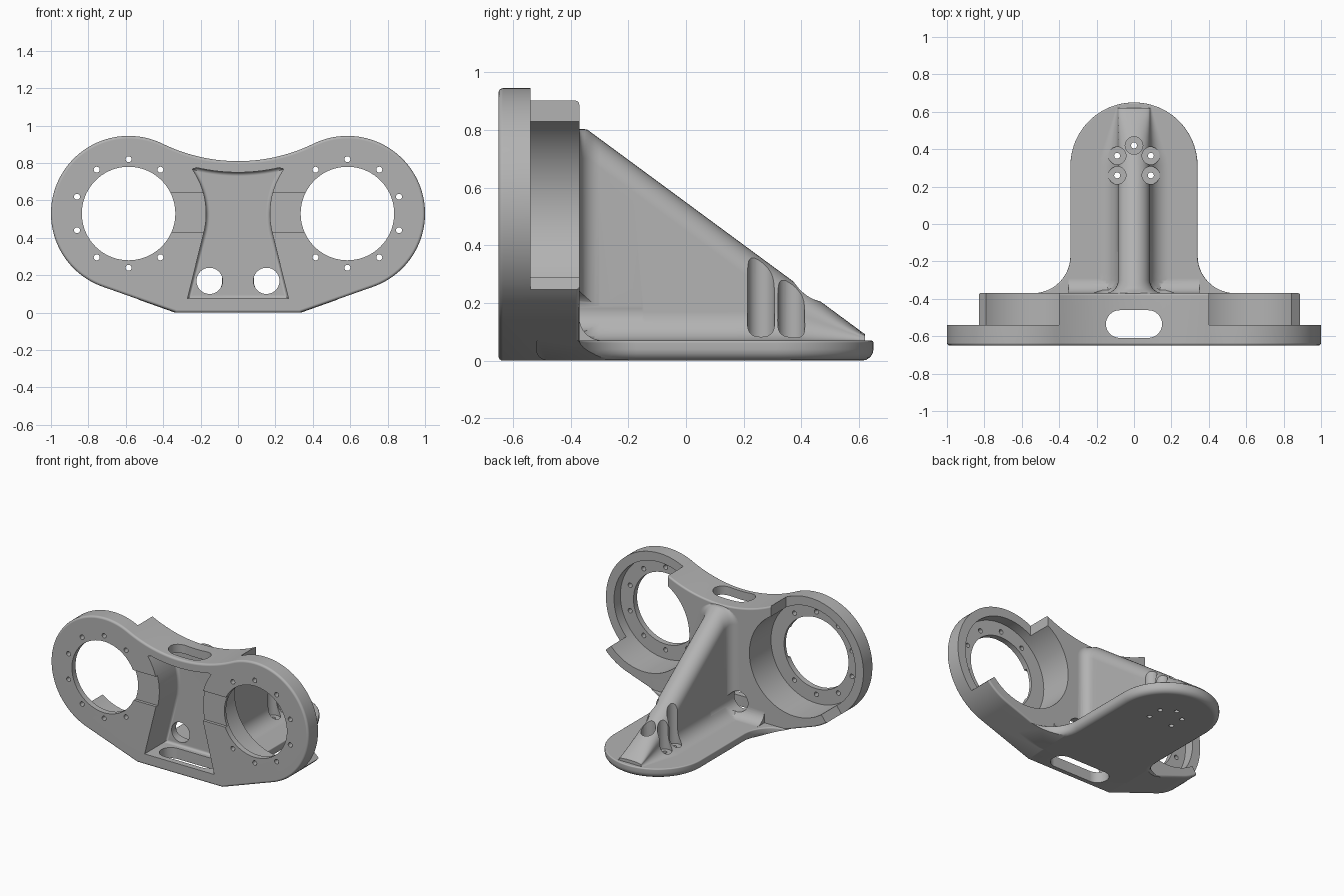
import bpy, bmesh
from math import sin, cos, pi, radians, sqrt, degrees, atan2

if "Cube" in bpy.data.objects:
    bpy.data.objects.remove(bpy.data.objects["Cube"])

CX, CZ, RIM = 0.585, 0.53, 0.415      # ring centre and outer radius
BACK, FRONT, STEP = -0.37, -0.65, -0.54
BASE_TOP = 0.07


def arc(cx, cy, r, a0, a1, n=24):
    angles = [radians(a0 + (a1 - a0) * i / n) for i in range(n + 1)]
    return [(cx + r * cos(a), cy + r * sin(a)) for a in angles]


def circle(cx, cy, r, n=48):
    return arc(cx, cy, r, 0, 360, n)[:-1]


def mirrored(half):
    """Close a half outline by reflecting it across the first axis."""
    return half + [(-a, b) for a, b in reversed(half) if abs(a) > 1e-5]


def make_object(name, bm):
    bmesh.ops.recalc_face_normals(bm, faces=bm.faces)
    mesh = bpy.data.meshes.new(name)
    bm.to_mesh(mesh)
    bm.free()
    ob = bpy.data.objects.new(name, mesh)
    bpy.context.scene.collection.objects.link(ob)
    return ob


def prism(name, pts, axis, lo, hi, round_lo=0, round_hi=0):
    """Extrude an outline along an axis, rounding either rim."""
    k = "xyz".index(axis)

    def place(p, d):
        return (d, p[0], p[1]) if k == 0 else (p[0], d, p[1]) if k == 1 else (p[0], p[1], d)
    bm = bmesh.new()
    a, b = ([bm.verts.new(place(p, d)) for p in pts] for d in (lo, hi))
    bm.faces.new(a)
    bm.faces.new(b)
    n = len(pts)
    for i in range(n):
        j = (i + 1) % n
        bm.faces.new((a[i], a[j], b[j], b[i]))
    bmesh.ops.recalc_face_normals(bm, faces=bm.faces)
    for d, r in ((lo, round_lo), (hi, round_hi)):
        if r:
            rim = [e for e in bm.edges if all(abs(v.co[k] - d) < 1e-5 for v in e.verts)]
            bmesh.ops.bevel(bm, geom=rim, offset=r, segments=4, profile=0.5, affect='EDGES')
    return make_object(name, bm)


def boolean(target, tool, operation):
    mod = target.modifiers.new("boolean", 'BOOLEAN')
    mod.operation, mod.solver, mod.object = operation, 'EXACT', tool
    bpy.context.view_layer.update()
    graph = bpy.context.evaluated_depsgraph_get()
    mesh = bpy.data.meshes.new_from_object(target.evaluated_get(graph))
    target.modifiers.clear()
    target.data = mesh
    bpy.data.objects.remove(tool)


# Front body: two ring lobes joined by a dipped waist and a flat foot
waist = 0.92
waist_z = 0.81 + waist
lean = degrees(atan2(waist_z - CZ, -CX))
half = arc(0, waist_z, waist, 270, 180 + lean, 14)[:-1]
half += arc(CX, CZ, RIM, lean, -70.5, 60) + [(0.33, 0.0)]
outline = mirrored(half)
bracket = prism("twin_ring_bracket", outline, 'y', FRONT, BACK, 0.015, 0.012)

# Base tongue with a round end, flared where it meets the body
half = [(0.54, -0.52)] + arc(0.54, -0.17, 0.2, 270, 180, 12) + arc(0, 0.31, 0.34, 0, 90, 28)
base = prism("base", mirrored(half), 'z', 0, BASE_TOP, 0.04, 0.008)
clip = prism("clip", [(x, z - 0.002) for x, z in outline], 'y', -0.6, 0.9)
boolean(base, clip, 'INTERSECT')
boolean(bracket, base, 'UNION')

# Hollow fillet between the base and the back wall
f = 0.08
profile = [(BACK - 0.02, 0.05), (BACK + f, 0.05)]
profile += arc(BACK + f, BASE_TOP + f, f, 270, 180, 8) + [(BACK - 0.02, BASE_TOP + f)]
boolean(bracket, prism("wall_fillet", profile, 'x', -0.35, 0.35), 'UNION')


# Sloping rib with a round crest and filleted feet
def rib_section(y):
    top = min(0.803, BASE_TOP + (0.65 - y) * 0.737)
    h = top - BASE_TOP
    t = min(max(y - BACK, 0), 0.07)
    w = 0.085 + 0.07 - sqrt(0.07 ** 2 - (0.07 - t) ** 2)
    foot, crest = min(0.1, 0.45 * h), min(0.1, 0.5 * h)
    side = [(w + foot, 0.05)] + arc(w + foot, BASE_TOP + foot, foot, 270, 180, 8)
    side += [(w * cos(a), top - crest + crest * sin(a)) for a in
             [i * pi / 16 for i in range(9)]]
    return [(x, y, z) for x, z in mirrored(side)]


stations = [BACK - 0.04, BACK] + [BACK + 0.07 * (i / 7) ** 1.6 for i in range(1, 8)]
stations += [-0.3 + 0.92 * i / 24 for i in range(1, 25)]
bm = bmesh.new()
loops = [[bm.verts.new(p) for p in rib_section(y)] for y in stations]
for a, b in zip(loops, loops[1:]):
    for i in range(len(a)):
        j = (i + 1) % len(a)
        bm.faces.new((a[i], a[j], b[j], b[i]))
bm.faces.new(loops[0])
bm.faces.new(loops[-1])
boolean(bracket, make_object("rib", bm), 'UNION')


def cut(*args):
    boolean(bracket, prism("cutter", *args), 'DIFFERENCE')


# Front pocket between the rings
half = arc(0, waist_z, 0.98, 270, 283, 8)
half += arc(CX, CZ, RIM, 145, 194, 20) + [(0.27, 0.075)]
cut(mirrored(half), 'y', -0.8, -0.42, 0, 0.02)

for s, end in ((1, -43), (-1, -54)):
    c = s * CX
    # Shallow channel from the pocket to the ring
    cut([(s * 0.1, 0.43), (s * 0.45, 0.43), (s * 0.45, 0.64), (s * 0.1, 0.64)], 'y', -0.8, -0.63)
    # Ring opening and wider rear bore, leaving a thin lip
    cut(circle(c, CZ, 0.25, 72), 'y', -0.8, -0.3)
    cut(circle(c, CZ, 0.352, 72), 'y', -0.61, -0.2)
    # Open outer side of the rear wall
    a = radians(end)
    tip = (CX + 0.7 * cos(a), CZ + 0.7 * sin(a))
    gap = [(0.4, 1.2), (0.4, CZ), (CX, CZ), tip, (1.3, tip[1]), (1.3, 1.2)]
    cut([(s * x, z) for x, z in gap], 'y', STEP, -0.2)
    # Screw holes around the ring
    for k in range(-3, 5):
        a = radians(-18 + 36 * k)
        cut(circle(c + s * 0.29 * cos(a), CZ + 0.29 * sin(a), 0.016, 16), 'y', -0.8, -0.5)
    # Cable hole through the pocket floor
    cut(circle(s * 0.152, 0.17, 0.07, 40), 'y', -0.5, -0.15)

# Slots through the top and bottom of the waist
r = 0.074
for w, lo, hi in ((0.15, 0.65, 1.0), (0.22, -0.1, 0.12)):
    slot = arc(w - r, -0.535, r, -90, 90, 16) + arc(r - w, -0.535, r, 90, 270, 16)
    cut(slot, 'z', lo, hi)

# Screw clearances and holes in the base
for x, y in ((0, 0.42), (0.09, 0.365), (-0.09, 0.365), (0.09, 0.26), (-0.09, 0.26)):
    cut(circle(x, y, 0.047, 32), 'z', 0.075, 0.7)
    cut(circle(x, y, 0.016, 16), 'z', -0.1, 0.2)

# Single grey finish
grey = bpy.data.materials.new("grey")
grey.use_nodes = True
colour = (0.45, 0.45, 0.45, 1)
grey.diffuse_color = colour
grey.node_tree.nodes["Principled BSDF"].inputs["Base Color"].default_value = colour
bracket.data.materials.clear()
bracket.data.materials.append(grey)

# Smooth rounded faces, keeping crisp edges
bpy.ops.object.select_all(action='DESELECT')
bpy.context.view_layer.objects.active = bracket
bracket.select_set(True)
bpy.ops.object.shade_smooth_by_angle(angle=radians(32))
weighted = bracket.modifiers.new("weighted_normals", 'WEIGHTED_NORMAL')
weighted.keep_sharp = True
